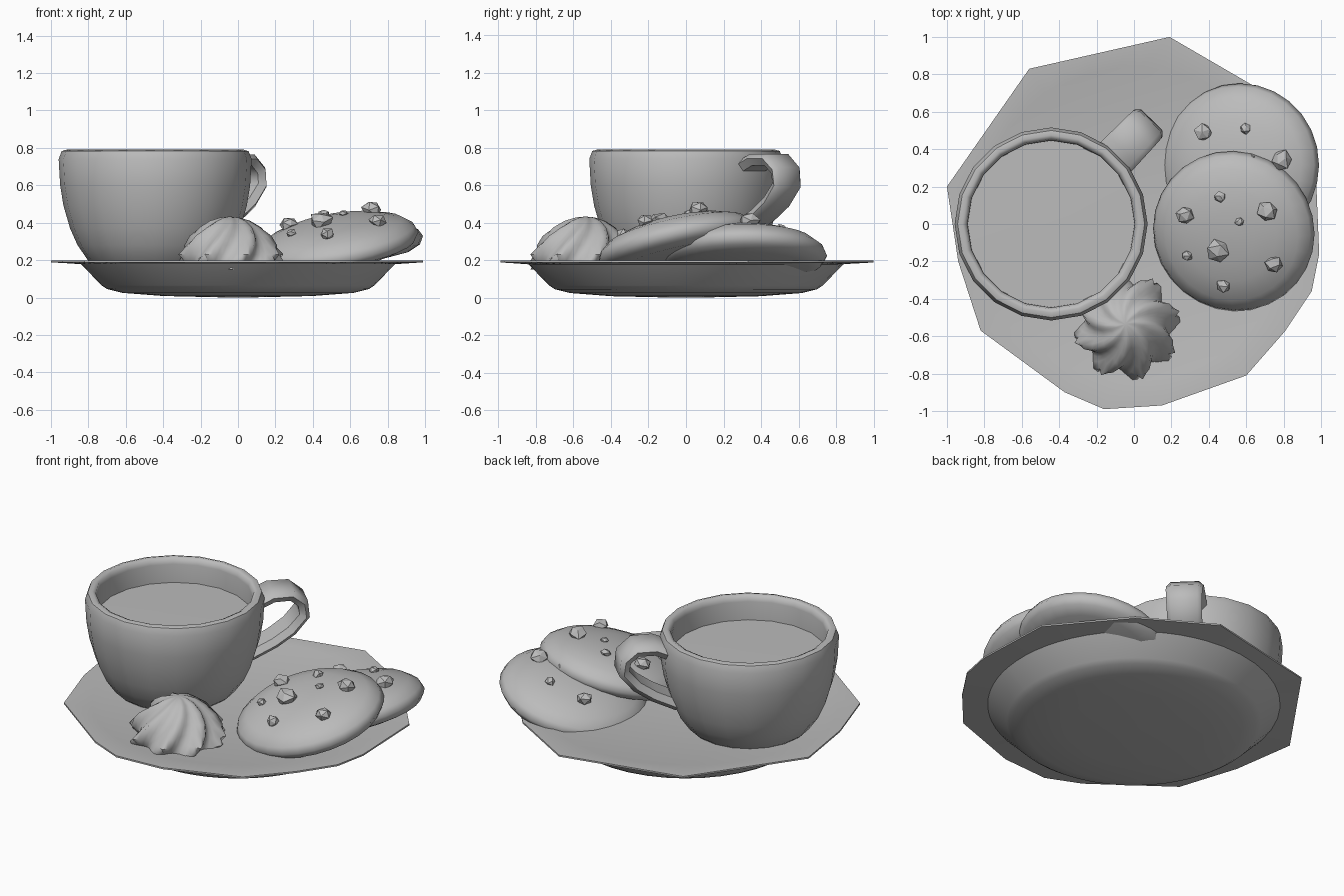
import bpy, bmesh, math, random
from mathutils import Vector, Matrix

if "Cube" in bpy.data.objects:
    bpy.data.objects.remove(bpy.data.objects["Cube"])

random.seed(4)
clay = bpy.data.materials.new("plain_grey")
clay.diffuse_color = (0.5, 0.5, 0.5, 1)
clay.use_nodes = True
clay.node_tree.nodes["Principled BSDF"].inputs["Base Color"].default_value = clay.diffuse_color


def finish(name, bm, angle=40):
    bmesh.ops.recalc_face_normals(bm, faces=bm.faces[:])
    me = bpy.data.meshes.new(name)
    bm.to_mesh(me)
    bm.free()
    ob = bpy.data.objects.new(name, me)
    bpy.context.collection.objects.link(ob)
    me.materials.append(clay)
    bpy.ops.object.select_all(action='DESELECT')
    ob.select_set(True)
    bpy.context.view_layer.objects.active = ob
    if angle:
        bpy.ops.object.shade_smooth_by_angle(angle=math.radians(angle))
    return ob


def loft(rings, cap_start=True, cap_end=True):
    bm = bmesh.new()
    loops = [[bm.verts.new(p) for p in r] for r in rings]
    n = len(loops[0])
    for a, b in zip(loops, loops[1:]):
        for i in range(n):
            j = (i + 1) % n
            bm.faces.new((a[i], a[j], b[j], b[i]))
    if cap_start:
        bm.faces.new(loops[0][::-1])
    if cap_end:
        bm.faces.new(loops[-1])
    return bm


def lathe(profile, n, mat):
    return loft([[mat @ Vector((r * math.cos(2 * math.pi * i / n),
                                r * math.sin(2 * math.pi * i / n), z))
                  for i in range(n)] for r, z in profile])


# Plate: faceted outline on a round, slightly convex base
outline = [(0.99, -0.16), (0.97, 0.33), (0.62, 0.75), (0.19, 1.0), (-0.56, 0.83),
           (-1.0, 0.2), (-0.94, -0.2), (-0.82, -0.57), (-0.37, -0.9), (-0.16, -0.99),
           (0.15, -0.97), (0.6, -0.81), (0.81, -0.57), (0.95, -0.36)]
edge = []
for k, p in enumerate(outline):
    q = outline[(k + 1) % len(outline)]
    edge += [Vector(p).lerp(Vector(q), s / 5) for s in range(5)]


def plate_ring(r, z):
    return [(*(p if r is None else p.normalized() * r), z) for p in edge]


finish("plate", loft([plate_ring(r, z) for r, z in (
    (0.05, 0.0), (0.4, 0.008), (0.62, 0.025), (0.70, 0.045), (0.73, 0.065),
    (0.84, 0.178), (None, 0.188), (None, 0.198), (0.84, 0.194), (0.79, 0.182),
    (0.05, 0.18))]), 35)

# Cup and the drink inside it
cup_at = Matrix.Translation((-0.443, 0, 0))
finish("cup", lathe([(0.26, 0.12), (0.36, 0.2), (0.415, 0.28), (0.455, 0.37), (0.49, 0.49),
                     (0.508, 0.6), (0.516, 0.74), (0.5, 0.782), (0.475, 0.79), (0.455, 0.78),
                     (0.447, 0.75), (0.445, 0.6)], 20, cup_at), 50)
finish("drink", lathe([(0.447, 0.62), (0.447, 0.635), (0.05, 0.637)], 20, cup_at))

# Cup handle: flat strap bent away from the cup
path = [Vector(p) for p in ((0.46, 0.69), (0.56, 0.735), (0.67, 0.735), (0.735, 0.68),
                            (0.745, 0.6), (0.67, 0.51), (0.57, 0.44), (0.43, 0.37))]
turn = cup_at @ Matrix.Rotation(math.radians(46), 4, 'Z')
rings = []
for i, p in enumerate(path):
    d = (path[min(i + 1, len(path) - 1)] - path[max(i - 1, 0)]).normalized()
    nrm = Vector((-d.y, d.x)) * 0.032
    w = 0.115 - 0.003 * i
    rings.append([turn @ Vector((p.x + nrm.x * s, y, p.y + nrm.y * s))
                  for s, y in ((1, -w * 0.75), (1, w * 0.75), (0.2, w),
                               (-1, w * 0.75), (-1, -w * 0.75), (0.2, -w))])
finish("cup_handle", loft(rings), 50)

# Cookies: tilted domes studded with chunky chips
dome = [(0.05, -0.03), (0.34, -0.025), (0.41, 0.0), (0.437, 0.04), (0.42, 0.08),
        (0.36, 0.125), (0.25, 0.16), (0.13, 0.178), (0.02, 0.182)]


def dome_height(r):
    for (r1, z1), (r0, z0) in zip(dome[3:], dome[4:]):
        if r0 <= r <= r1:
            return z0 + (z1 - z0) * (r - r0) / (r1 - r0)
    return 0.182


def cookie(name, centre, tilt_x, tilt_y, chips):
    mat = (Matrix.Translation(centre) @ Matrix.Rotation(math.radians(tilt_x), 4, 'X')
           @ Matrix.Rotation(math.radians(-tilt_y), 4, 'Y'))
    finish(name, lathe(dome, 28, mat), 60)
    sx, sy = math.sin(math.radians(tilt_y)), math.sin(math.radians(tilt_x))
    bm = bmesh.new()
    for x, y, s in chips:
        # undo the sideways shift that the tilt gives to raised points
        lx, ly = x - centre[0] + 0.16 * sx, y - centre[1] + 0.16 * sy
        spot = mat @ Vector((lx, ly, dome_height(math.hypot(lx, ly)) + s * 0.25))
        made = bmesh.ops.create_icosphere(bm, subdivisions=1, radius=s)["verts"]
        rot = Matrix.Rotation(random.uniform(0, 6), 3, Vector((1, random.random(), 1)))
        for v in made:
            c = rot @ v.co * random.uniform(0.85, 1.15)
            c.z *= 0.8
            v.co = c + spot
    finish(name + "_chips", bm, 0)


cookie("back_cookie", (0.575, 0.315, 0.185), 0, 14,
       [(0.37, 0.49, 0.05), (0.6, 0.51, 0.03), (0.8, 0.34, 0.055), (0.64, 0.35, 0.025)])
cookie("front_cookie", (0.54, -0.03, 0.245), 12, 9,
       [(0.27, 0.04, 0.05), (0.46, 0.15, 0.03), (0.72, 0.08, 0.058), (0.57, 0.02, 0.026),
        (0.45, -0.14, 0.065), (0.28, -0.18, 0.03), (0.75, -0.21, 0.045), (0.48, -0.34, 0.04)])

# Piped meringue: eight twisted ridges closing to a tip
shape = [(0.25, 0.15), (0.272, 0.19), (0.268, 0.23), (0.245, 0.28), (0.205, 0.33),
         (0.155, 0.375), (0.1, 0.41), (0.05, 0.428), (0.01, 0.432)]
rings = []
for k, (r, z) in enumerate(shape):
    t = k / (len(shape) - 1)
    ring = []
    for i in range(64):
        a = 2 * math.pi * i / 64
        ridge = 1 - abs(math.sin(4 * (a - 1.2 * t)))
        rr = r * (0.82 + 0.28 * ridge)
        ring.append((-0.035 - 0.01 * t + rr * math.cos(a), -0.555 + 0.02 * t + rr * math.sin(a), z))
    rings.append(ring)
finish("meringue", loft(rings), 60)
